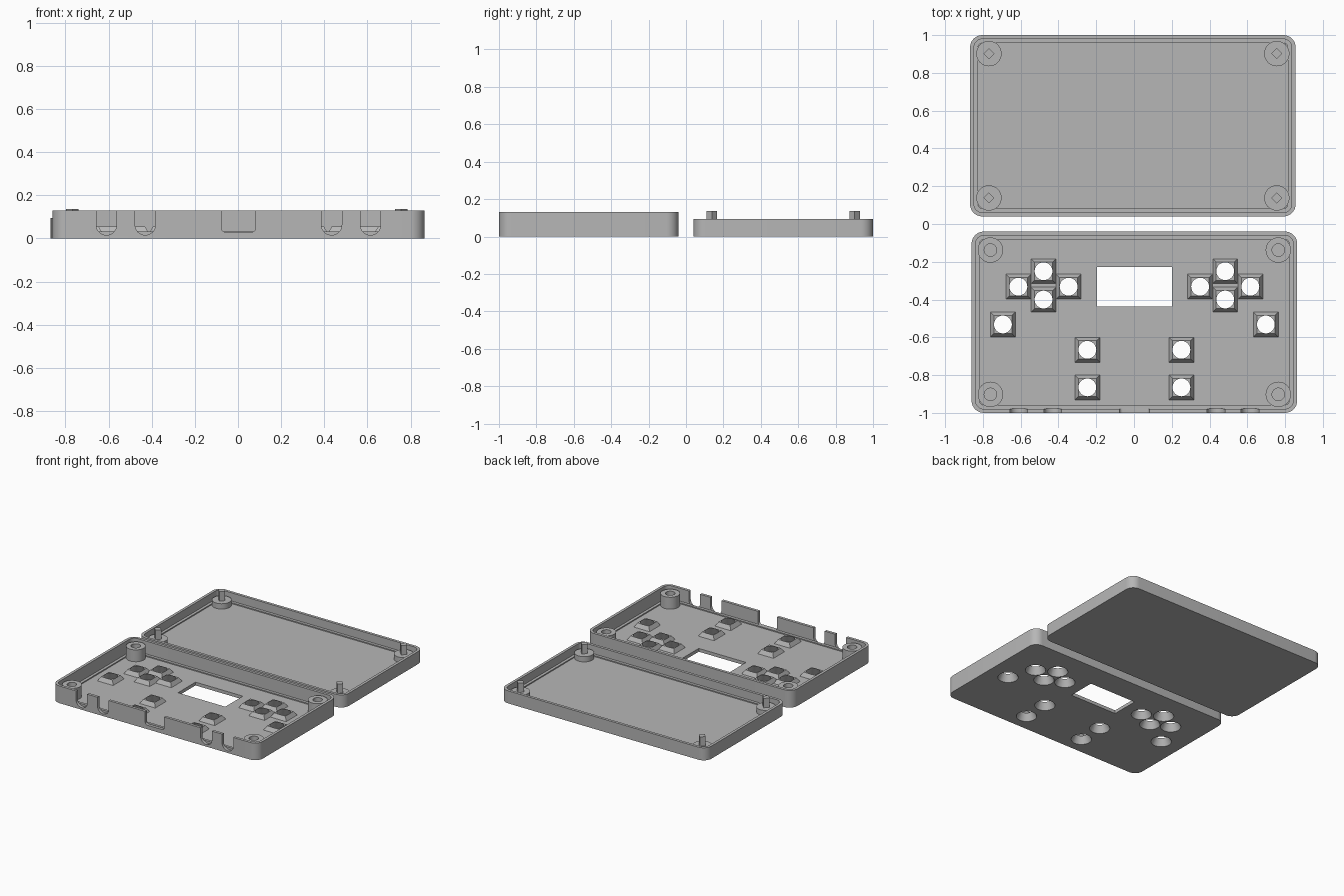
import bpy, bmesh, math

if "Cube" in bpy.data.objects:
    bpy.data.objects.remove(bpy.data.objects["Cube"])

grey = bpy.data.materials.new("matte grey")
grey.use_nodes = True
COLOUR = (0.47, 0.47, 0.47, 1)
grey.diffuse_color = COLOUR
grey.node_tree.nodes["Principled BSDF"].inputs["Base Color"].default_value = COLOUR

WIDTH, DEPTH, WALL = 1.724, 0.96, 0.021
FLOOR, LEDGE = 0.025, 0.033


def rounded(cx, cy, w, d, r, z, steps=8):
    """Rounded rectangle loop, counter-clockwise."""
    pts = []
    for i, (sx, sy) in enumerate([(1, 1), (-1, 1), (-1, -1), (1, -1)]):
        for k in range(steps + 1):
            a = math.pi / 2 * (i + k / steps)
            pts.append((cx + sx * (w / 2 - r) + r * math.cos(a),
                        cy + sy * (d / 2 - r) + r * math.sin(a), z))
    return pts


def polygon(cx, cy, r, z, n=32, turn=0.0):
    """Regular polygon loop, counter-clockwise."""
    return [(cx + r * math.cos(turn + math.tau * k / n),
             cy + r * math.sin(turn + math.tau * k / n), z) for k in range(n)]


def square(cx, cy, half, z):
    return polygon(cx, cy, half * math.sqrt(2), z, 4, math.pi / 4)


def loft(bm, loops):
    """Skin a stack of matching loops and cap both ends."""
    rings = [[bm.verts.new(p) for p in loop] for loop in loops]
    for a, b in zip(rings, rings[1:]):
        for k in range(len(a)):
            j = (k + 1) % len(a)
            bm.faces.new((a[k], a[j], b[j], b[k]))
    bm.faces.new(rings[0][::-1])
    bm.faces.new(rings[-1])


def make(name, solids):
    """One object from a list of lofted solids."""
    bm = bmesh.new()
    for loops in solids:
        loft(bm, loops)
    bmesh.ops.recalc_face_normals(bm, faces=bm.faces)
    mesh = bpy.data.meshes.new(name)
    bm.to_mesh(mesh)
    bm.free()
    mesh.materials.append(grey)
    ob = bpy.data.objects.new(name, mesh)
    bpy.context.collection.objects.link(ob)
    return ob


def activate(ob):
    bpy.ops.object.select_all(action='DESELECT')
    ob.select_set(True)
    bpy.context.view_layer.objects.active = ob


def combine(ob, other, operation):
    mod = ob.modifiers.new(operation.lower(), 'BOOLEAN')
    mod.operation, mod.object, mod.solver = operation, other, 'EXACT'
    activate(ob)
    bpy.ops.object.modifier_apply(modifier=mod.name)
    bpy.data.objects.remove(other)


def finish(ob):
    activate(ob)
    bpy.ops.object.shade_smooth_by_angle(angle=math.radians(30))


def tray(name, cx, cy, height):
    """Open shell with a thin wall and a low ledge round the floor."""
    def loop(inset, z):
        return rounded(cx, cy, WIDTH - 2 * inset, DEPTH - 2 * inset,
                       0.065 - inset, z)
    return make(name, [[loop(0, 0), loop(0, height), loop(WALL, height),
                        loop(WALL, LEDGE), loop(2 * WALL, LEDGE),
                        loop(2 * WALL, FLOOR)]])


def corners(cx, cy):
    return [(cx + sx * 0.762, cy + sy * 0.382) for sx in (-1, 1) for sy in (-1, 1)]


def slot(cx, half, bottom, r, y0, y1):
    """Round-bottomed cutter through the front wall."""
    pts = [(cx + half, 0.2), (cx - half, 0.2)]
    for side, start in ((-1, math.pi), (1, 1.5 * math.pi)):
        for k in range(9):
            a = start + math.pi / 2 * k / 8
            pts.append((cx + side * (half - r) + r * math.cos(a),
                        bottom + r + r * math.sin(a)))
    return [[(x, y, z) for x, z in pts] for y in (y0, y1)]


# Front shell: controls face down, inside faces up
FX, FY = 0.002, -0.52
front = tray("front_shell", FX, FY, 0.13)
half_buttons = [(0.614, -0.332), (0.348, -0.332), (0.481, -0.25), (0.481, -0.4),
                (0.696, -0.532), (0.249, -0.666), (0.249, -0.865)]
buttons = [(FX + s * x, y) for x, y in half_buttons for s in (-1, 1)]

# Raised button collars and screw bosses
collars = [[square(x, y, 0.066, FLOOR - 0.01), square(x, y, 0.066, FLOOR),
            square(x, y, 0.048, 0.055)] for x, y in buttons]
bosses = [[polygon(x, y, 0.067, FLOOR - 0.01), polygon(x, y, 0.067, 0.115)]
          for x, y in corners(FX, FY)]
combine(front, make("collars", collars), 'UNION')
combine(front, make("bosses", bosses), 'UNION')

# Countersunk button holes, screen window, boss holes and cable slots
cuts = [[polygon(x, y, 0.0735, -0.005), polygon(x, y, 0.045, 0.06)] for x, y in buttons]
cuts += [[polygon(x, y, 0.033, FLOOR + 0.002), polygon(x, y, 0.033, 0.2)]
         for x, y in corners(FX, FY)]
cuts.append([rounded(FX, -0.333, 0.396, 0.21, 0.001, z, 1) for z in (-0.05, 0.1)])
wall_y = FY - DEPTH / 2
cuts += [slot(FX + x, 0.047, 0.016, 0.046, wall_y - 0.02, wall_y + WALL + 0.001)
         for x in (-0.612, -0.432, 0.432, 0.612)]
cuts.append(slot(FX, 0.079, 0.03, 0.018, wall_y - 0.02, wall_y + WALL + 0.001))
combine(front, make("cutters", cuts), 'DIFFERENCE')
finish(front)

# Back shell: shallow lid with posts and locating pins
BX, BY = -0.006, 0.52
finish(tray("back_shell", BX, BY, 0.095))
finish(make("back_posts", [[polygon(x, y, 0.067, FLOOR - 0.01), polygon(x, y, 0.067, 0.065)]
                           for x, y in corners(BX, BY)]))
make("locating_pins", [[polygon(x, y, 0.029, 0.06, 4), polygon(x, y, 0.029, 0.136, 4)]
                       for x, y in corners(BX, BY)])
